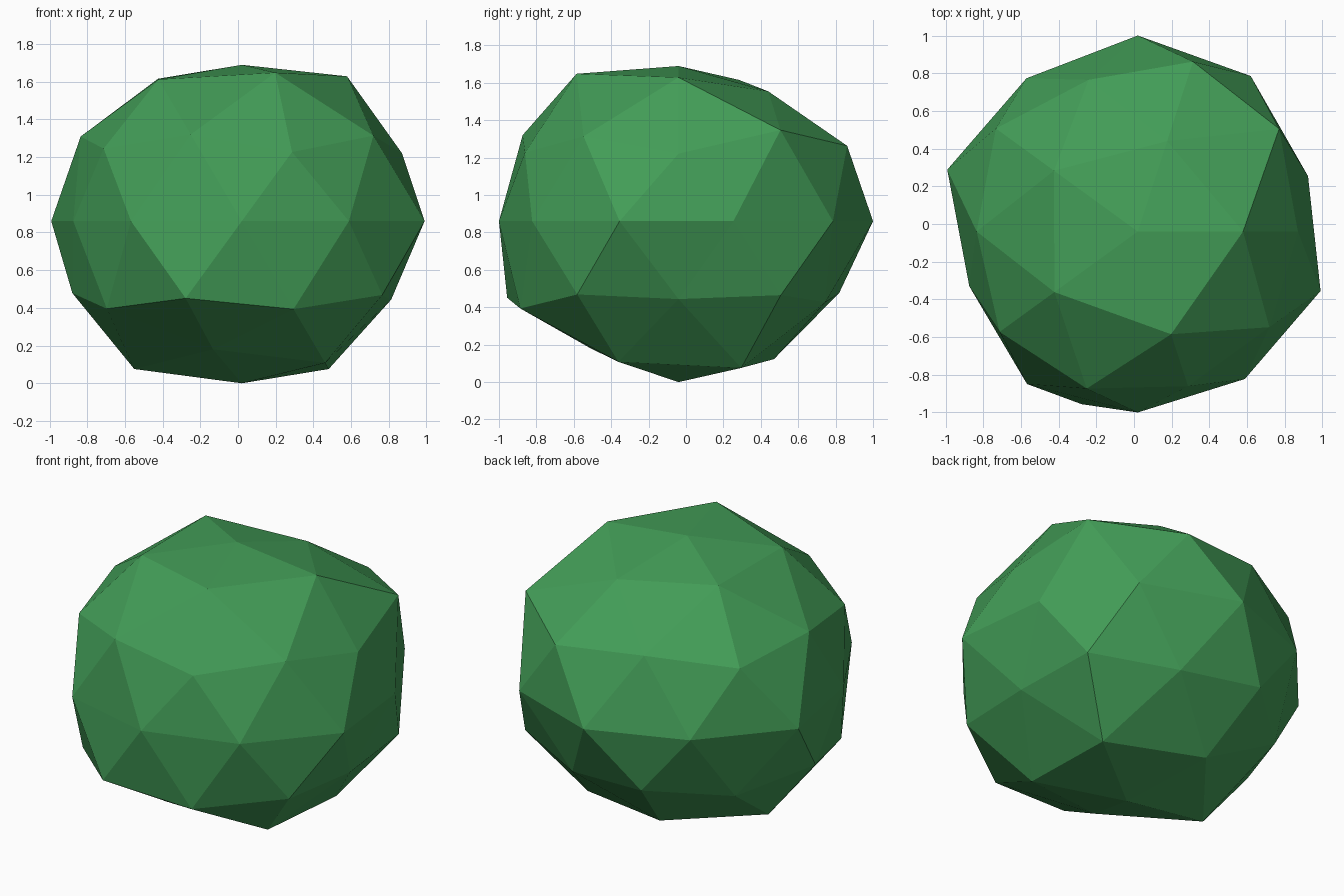
import bpy
import math
from mathutils import Vector

cube = bpy.data.objects.get("Cube")
if cube:
    bpy.data.objects.remove(cube, do_unlink=True)

# Radial stretch of each point: rings from bottom to top, counterclockwise from +x
RINGS = [
    [1.012],
    [1.085, 1.02, 1.085, 0.94, 1.04],
    [0.932, 0.97, 1.0, 1.04, 1.045],
    [1.04, 1.01, 1.005, 1.077, 1.03],
    [0.95, 1.02, 1.04, 1.005, 1.063, 0.94, 1.0, 0.96, 0.967, 1.02],
    [0.95, 1.06, 1.04, 1.013, 0.965],
    [1.09, 0.995, 1.005, 1.03, 1.015],
    [1.063, 0.96, 1.045, 1.04, 1.09],
    [0.976],
]
CENTRE = Vector((0.02, -0.04, 0.86))
FLATTEN = 0.85


def ring_order(vert):
    x, y, z = vert.co
    return round(z, 2), round(math.degrees(math.atan2(y, x))) % 360


# Leaf green
green = bpy.data.materials.new("leaf_green")
green.use_nodes = True
colour = (0.055, 0.335, 0.095, 1)
green.diffuse_color = colour
green.node_tree.nodes["Principled BSDF"].inputs["Base Color"].default_value = colour

# Faceted foliage clump: an uneven, slightly squashed icosphere
bpy.ops.mesh.primitive_ico_sphere_add(subdivisions=2, radius=1, location=(0, 0, 0))
foliage = bpy.context.object
foliage.name = "foliage_clump"
foliage.data.materials.append(green)

stretches = [s for ring in RINGS for s in ring]
for vert, stretch in zip(sorted(foliage.data.vertices, key=ring_order), stretches):
    point = vert.co * stretch
    point.z *= FLATTEN
    vert.co = CENTRE + point

bpy.ops.object.shade_flat()
